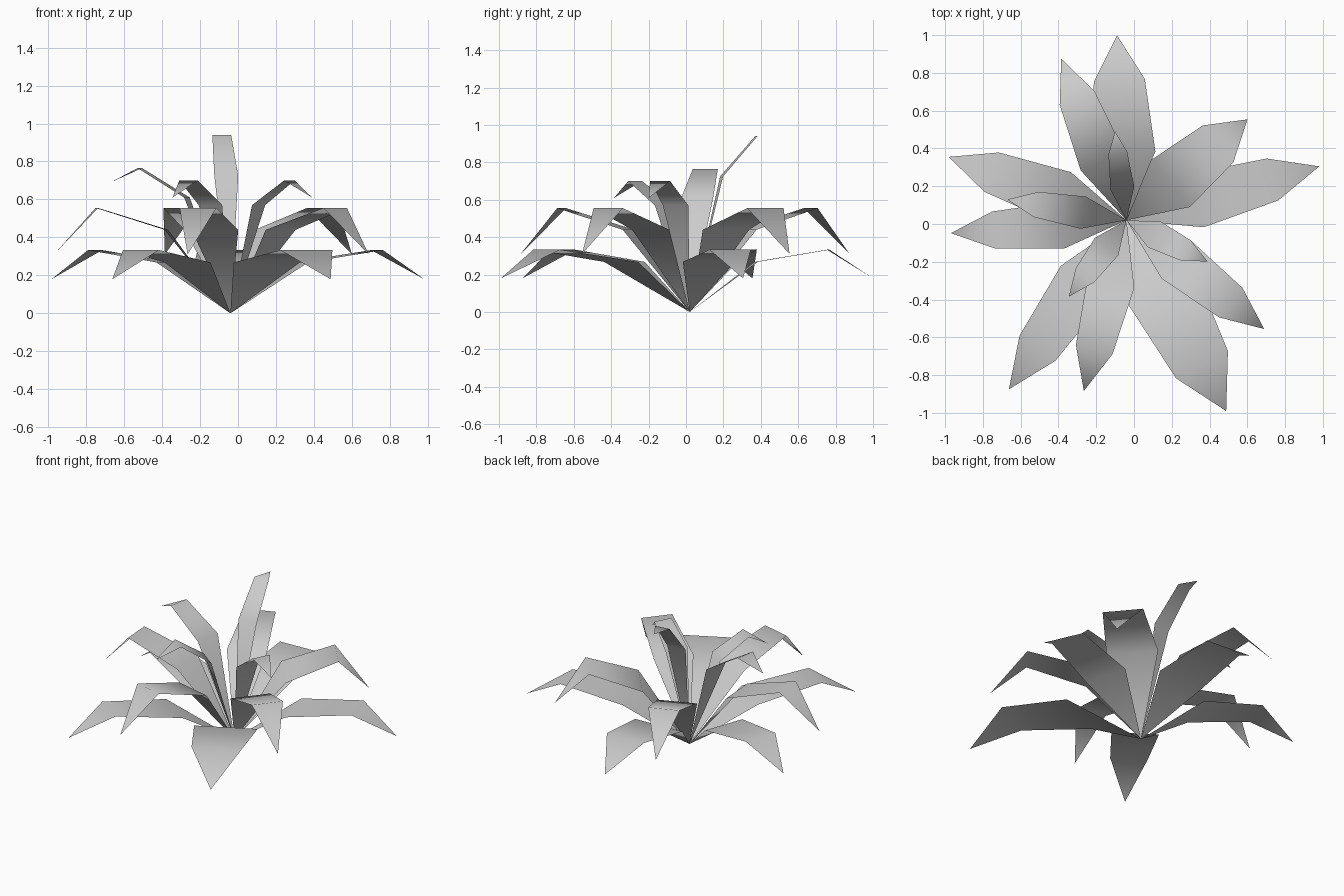
import bpy
import math
from mathutils import Vector

cube = bpy.data.objects.get("Cube")
if cube:
    bpy.data.objects.remove(cube, do_unlink=True)

# One flat grey for all leaves
grey = bpy.data.materials.new("leaf_grey")
grey.use_nodes = True
colour = (0.6, 0.6, 0.6, 1)
grey.diffuse_color = colour
grey.node_tree.nodes["Principled BSDF"].inputs["Base Color"].default_value = colour

ROOT = Vector((-0.04, 0.02, 0))
BASE_FLARE = 1.27  # lower bend is wider than the upper bend


def make_leaf(name, angle, length, half_width, bends, heights):
    """Folded leaf: pointed root, two cross bends, pointed tip."""
    a = math.radians(angle)
    along = Vector((math.cos(a), math.sin(a), 0))
    side = Vector((-along.y, along.x, 0))

    def point(reach, offset, height):
        return ROOT + along * reach * length + side * offset + Vector((0, 0, height))

    low, high, tip = heights
    wide = half_width * BASE_FLARE
    verts = [
        ROOT,
        point(bends[0], -wide, low), point(bends[0], wide, low),
        point(bends[1], -half_width, high), point(bends[1], half_width, high),
        point(1, 0, tip),
    ]
    mesh = bpy.data.meshes.new(name)
    mesh.from_pydata(verts, [], [(0, 1, 2), (1, 3, 4, 2), (3, 5, 4)])
    mesh.materials.append(grey)
    mesh.shade_smooth()
    leaf = bpy.data.objects.new(name, mesh)
    bpy.context.collection.objects.link(leaf)


# Tiers: bend positions along the leaf, heights of bends and tip,
# then each leaf's angle, length and half width
LONG = (0.363, 0.757)
SHORT = (0.345, 0.722)
tiers = {
    "outer_leaf": (LONG, (0.268, 0.333, 0.18), [
        (92.9, 0.98, 0.135), (15.6, 1.06, 0.115), (160.4, 1.0, 0.111),
        (-62.4, 1.14, 0.155), (235.2, 1.09, 0.116)]),
    "middle_leaf": (LONG, (0.44, 0.555, 0.31), [
        (39.8, 0.834, 0.127), (184.2, 0.932, 0.098), (112, 0.922, 0.099),
        (-38.3, 0.929, 0.1), (256, 0.932, 0.1)]),
    "inner_leaf": (SHORT, (0.57, 0.70, 0.61), [
        (233, 0.507, 0.061), (-27, 0.483, 0.06)]),
    "high_leaf": (LONG, (0.61, 0.765, 0.69), [(170.1, 0.64, 0.068)]),
    "tall_leaf": (LONG, (0.725, 0.94, 0.94), [(97.3, 0.474, 0.05)]),
}

for name, (bends, heights, leaves) in tiers.items():
    for number, (angle, length, half_width) in enumerate(leaves, 1):
        make_leaf(f"{name}_{number}", angle, length, half_width, bends, heights)
